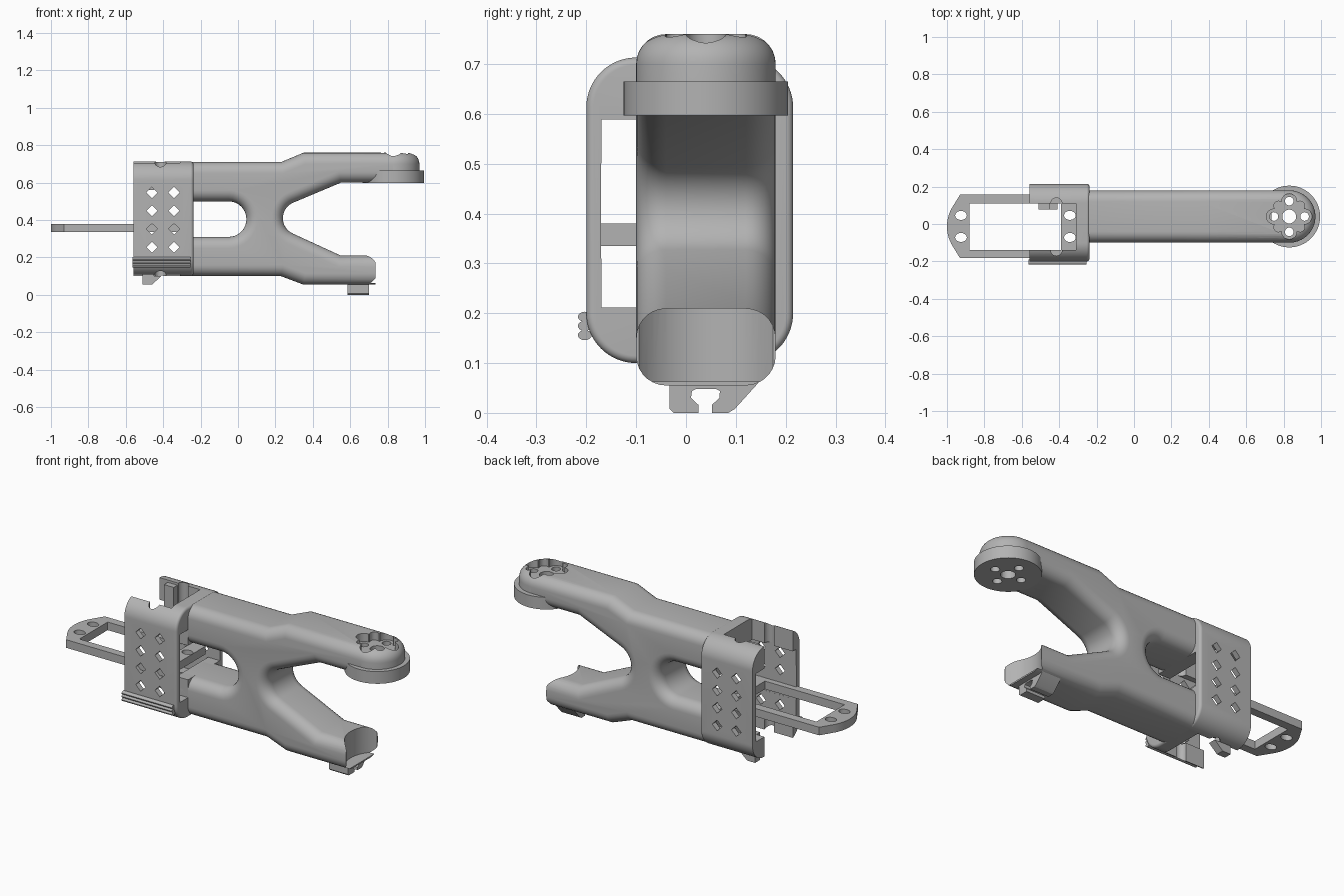
import bpy, bmesh
from math import sin, cos, pi, radians

if "Cube" in bpy.data.objects:
    bpy.data.objects.remove(bpy.data.objects["Cube"])

GREY = (0.45, 0.45, 0.45, 1)
grey = bpy.data.materials.new("plain_grey")
grey.use_nodes = True
grey.diffuse_color = GREY
grey.node_tree.nodes["Principled BSDF"].inputs["Base Color"].default_value = GREY

PLACE = {"x": lambda a, b, d: (d, a, b),
         "y": lambda a, b, d: (a, d, b),
         "z": lambda a, b, d: (a, b, d)}


def arc(cx, cy, r, start, end, n=16, ry=None):
    """Points on an arc, angles in degrees."""
    steps = [radians(start + (end - start) * i / n) for i in range(n + 1)]
    return [(cx + r * cos(t), cy + (ry or r) * sin(t)) for t in steps]


def circle(cx, cy, r, n=48, ry=None):
    return arc(cx, cy, r, 0, 360, n, ry)[:-1]


def rect(a0, a1, b0, b1):
    return [(a0, b0), (a1, b0), (a1, b1), (a0, b1)]


def rounded_rect(a0, a1, b0, b1, r):
    return (arc(a1 - r, b1 - r, r, 0, 90) + arc(a0 + r, b1 - r, r, 90, 180)
            + arc(a0 + r, b0 + r, r, 180, 270) + arc(a1 - r, b0 + r, r, 270, 360))


def prism(name, outline, axis, lo, hi, bevel=0, keep=None):
    """Extrude an outline along an axis; round the cap edges chosen by keep."""
    bm = bmesh.new()
    place = PLACE[axis]
    low = [bm.verts.new(place(a, b, lo)) for a, b in outline]
    high = [bm.verts.new(place(a, b, hi)) for a, b in outline]
    bm.faces.new(low)
    bm.faces.new(high)
    rims = []
    for i in range(len(low)):
        j = (i + 1) % len(low)
        bm.faces.new((low[i], low[j], high[j], high[i]))
        rims += [bm.edges.get((low[i], low[j])), bm.edges.get((high[i], high[j]))]
    bmesh.ops.recalc_face_normals(bm, faces=bm.faces)
    if bevel:
        chosen = [e for e in rims if keep(*[v.co for v in e.verts])]
        bmesh.ops.bevel(bm, geom=chosen, offset=bevel, segments=7, profile=0.5,
                        affect="EDGES", clamp_overlap=False)
    mesh = bpy.data.meshes.new(name)
    bm.to_mesh(mesh)
    bm.free()
    mesh.materials.append(grey)
    obj = bpy.data.objects.new(name, mesh)
    bpy.context.collection.objects.link(obj)
    return obj


def finish(obj, cutters=()):
    """Subtract the cutters, then shade smooth with sharp edges kept."""
    for c in cutters:
        c.hide_render = True
        mod = obj.modifiers.new("cut", "BOOLEAN")
        mod.operation, mod.solver, mod.object = "DIFFERENCE", "EXACT", c
    if cutters:
        deps = bpy.context.evaluated_depsgraph_get()
        obj.data = bpy.data.meshes.new_from_object(obj.evaluated_get(deps))
        obj.modifiers.clear()
    obj.data.shade_smooth()
    obj.data.set_sharp_from_angle(angle=radians(30))


def discard(cutters):
    for c in cutters:
        bpy.data.objects.remove(c)


MID = 0.04            # centre line of the arms in y
TIP = 0.83            # axis of the round arm end in x

# Forked arms, rounded along front and back
outline = [(-0.31, 0.10), (0.23, 0.10), (0.35, 0.055), (0.735, 0.055),
           (0.735, 0.21), (0.55, 0.21)]
outline += arc(0.33, 0.41, 0.09, 246, 114)
outline += [(0.55, 0.60), (TIP, 0.60), (TIP, 0.76), (0.35, 0.76), (0.23, 0.71), (-0.31, 0.71)]
outline += [(-0.31, 0.50)] + arc(-0.05, 0.405, 0.095, 90, -90) + [(-0.31, 0.31)]


def not_an_end(a, b):
    return not (abs(a.x - b.x) < 0.001 and abs(a.z - b.z) > 0.1)


arms = prism("forked_arms", outline, "y", MID - 0.14, MID + 0.14, 0.06, not_an_end)
tip = prism("upper_arm_tip", circle(TIP, MID, 0.14, 64), "z", 0.61, 0.76, 0.06,
            lambda a, b: a.z > 0.7)
disc = prism("mount_disc", circle(TIP, MID, 0.165, 64), "z", 0.597, 0.665)

# Lobed pocket and screw holes at the upper tip, scoop in the lower end
holes = [prism("hole", circle(TIP, MID, 0.037, 32), "z", 0.5, 0.9)]
pocket = [prism("pocket", circle(TIP, MID, 0.09), "z", 0.715, 0.9)]
for k in range(8):
    t = k * pi / 4
    x, y = TIP + 0.082 * cos(t), MID + 0.082 * sin(t)
    pocket.append(prism("lobe", circle(x, y, 0.024 if k % 2 else 0.04, 24), "z", 0.715, 0.9))
    if k % 2 == 0:
        holes.append(prism("hole", circle(x, y, 0.023, 24), "z", 0.5, 0.9))
scoop = prism("scoop", circle(TIP, MID, 0.165, 64), "z", 0.063, 0.4)
finish(arms, holes + pocket + [scoop])
finish(tip, holes + pocket)
finish(disc, holes)
discard(holes + pocket + [scoop])

# Cable clip below the lower arm
clip = [(-0.033, 0.06), (-0.033, 0.008), (-0.025, 0), (0.025, 0), (0.025, 0.016),
        (0.01, 0.03), (0.012, 0.044), (0.02, 0.048), (0.06, 0.048), (0.068, 0.044),
        (0.067, 0.03), (0.052, 0.016), (0.052, 0), (0.085, 0), (0.098, 0.008), (0.145, 0.06)]
finish(prism("cable_clip", clip, "x", 0.585, 0.70))

# Cuff: rounded section, hollowed and open at the outer end
cuff = prism("cuff", rounded_rect(-0.20, 0.215, 0.10, 0.713, 0.1), "x", -0.56, -0.238,
             0.015, lambda a, b: a.x > -0.3)
cuts = [prism("shaft", rect(-0.7, -0.31, -0.14, 0.11), "z", 0, 1),
        prism("cavity", rect(-0.17, 0.185, 0.21, 0.59), "x", -0.7, -0.31),
        prism("gap", rect(-0.17, -0.10, 0.211, 0.589), "x", -0.7, 0),
        prism("opening", rect(-0.1705, 0.18, 0.31, 0.50), "x", -0.7, 0)]
for x in (-0.46, -0.342):
    for z in (0.255, 0.353, 0.45, 0.547):
        cuts.append(prism("diamond", circle(x, z, 0.03, 4), "y", -0.4, 0.4))
for y in (-0.14, 0.11):
    cuts.append(prism("notch", circle(-0.415, y, 0.03, 24), "z", 0, 1))
finish(cuff, cuts)
discard(cuts)

# Grip ridges on the front of the cuff
for i in range(3):
    finish(prism(f"grip_ridge_{i + 1}", circle(-0.203, 0.156 + i * 0.0185, 0.014, 16, 0.010),
                 "x", -0.565, -0.255))

# Hooks inside the back of the cuff
hook = [(-0.51, 0.055), (-0.46, 0.055), (-0.41, 0.10), (-0.45, 0.10), (-0.45, 0.21), (-0.51, 0.21)]
finish(prism("lower_hook", hook, "y", 0.077, 0.12))
finish(prism("upper_hook", rect(-0.51, -0.45, 0.56, 0.70), "y", 0.077, 0.12))

# Sliding frame plate with a window and oval holes
CY = -0.013
plate = [(-0.31, CY - 0.17), (-0.31, CY + 0.17), (-0.93, CY + 0.17)]
plate += arc(-0.82, CY, 0.18, 122, 238, 20, 0.19)[4:-4] + [(-0.93, CY - 0.17)]
frame = prism("sliding_frame", plate, "z", 0.335, 0.38)
cuts = [prism("window", rect(-0.88, -0.39, -0.138, 0.11), "z", 0.2, 0.5)]
for x in (-0.925, -0.343):
    for y in (CY - 0.059, CY + 0.059):
        cuts.append(prism("oval", circle(x, y, 0.031, 32, 0.024), "z", 0.2, 0.5))
finish(frame, cuts)
discard(cuts)
